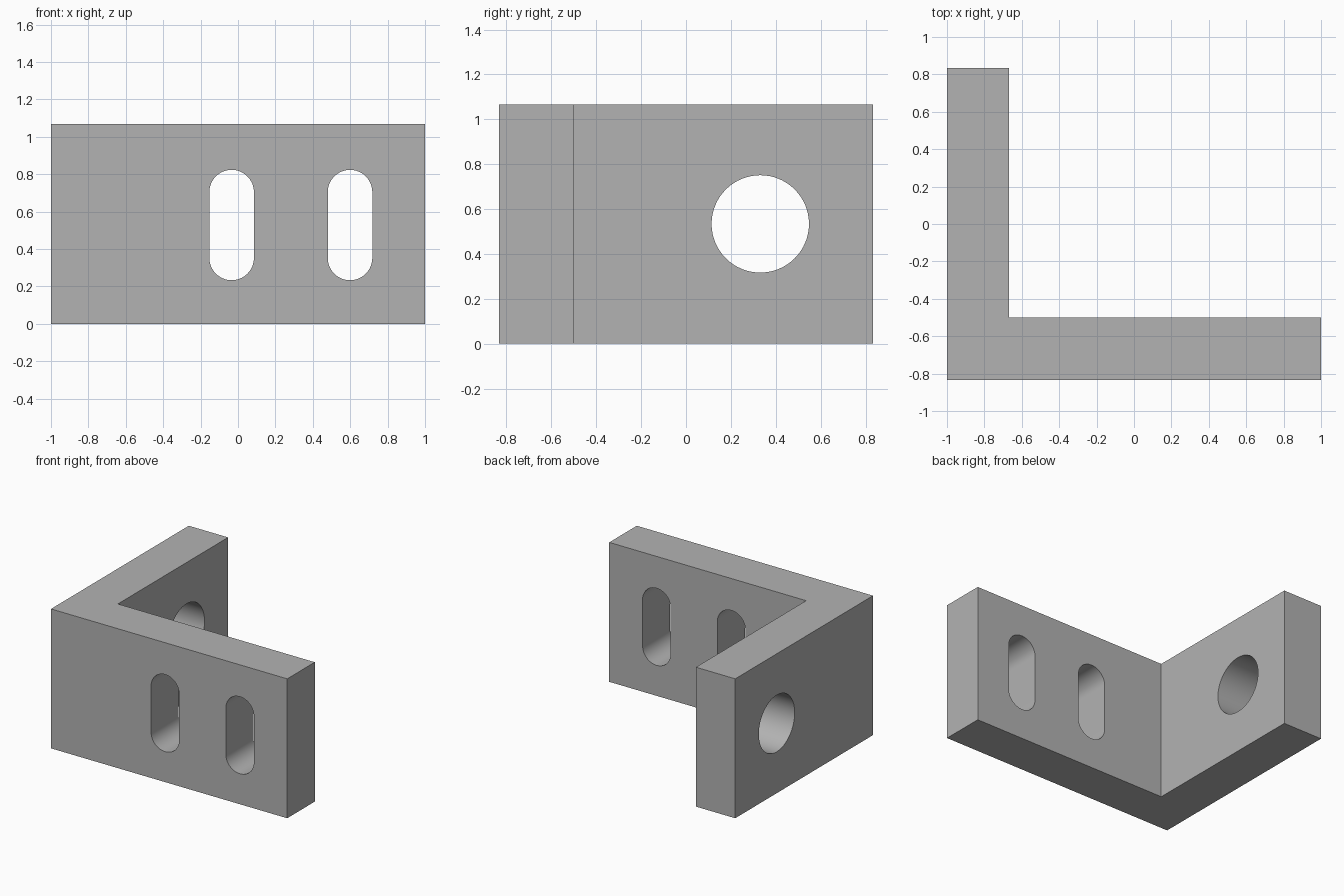
import bpy
import bmesh
from math import pi, cos, sin, radians
from mathutils import Vector

if "Cube" in bpy.data.objects:
    bpy.data.objects.remove(bpy.data.objects["Cube"], do_unlink=True)

HEIGHT = 1.067
HALF_X, HALF_Y = 1.0, 0.833
WALL = 0.333

grey = bpy.data.materials.new("plain grey")
grey.use_nodes = True
grey.diffuse_color = (0.45, 0.45, 0.45, 1)
grey.node_tree.nodes["Principled BSDF"].inputs["Base Color"].default_value = grey.diffuse_color


def prism(name, outline, direction):
    """Extrude a closed outline of 3D points along a direction."""
    bm = bmesh.new()
    face = bm.faces.new([bm.verts.new(p) for p in outline])
    new = bmesh.ops.extrude_face_region(bm, geom=[face])["geom"]
    moved = [v for v in new if isinstance(v, bmesh.types.BMVert)]
    bmesh.ops.translate(bm, verts=moved, vec=Vector(direction))
    bmesh.ops.recalc_face_normals(bm, faces=bm.faces)
    mesh = bpy.data.meshes.new(name)
    bm.to_mesh(mesh)
    bm.free()
    mesh.materials.append(grey)
    obj = bpy.data.objects.new(name, mesh)
    bpy.context.collection.objects.link(obj)
    return obj


def rounded_outline(radius, half_straight=0.0, steps=32):
    """Stadium outline; a circle when there is no straight part."""
    points = []
    for side in (1, -1):
        start = 0 if side == 1 else pi
        last = steps + 1 if half_straight else steps
        for i in range(last):
            a = start + pi * i / steps
            points.append((radius * cos(a), radius * sin(a) + side * half_straight))
    return points


# L-shaped bracket body
inner_x, inner_y = -HALF_X + WALL, -HALF_Y + WALL
corners = [(-HALF_X, -HALF_Y), (HALF_X, -HALF_Y), (HALF_X, inner_y),
           (inner_x, inner_y), (inner_x, HALF_Y), (-HALF_X, HALF_Y)]
bracket = prism("angle_bracket", [(x, y, 0) for x, y in corners], (0, 0, HEIGHT))

# Two upright slots through the front wall
cutters = []
for x in (-0.034, 0.599):
    outline = [(x + u, -HALF_Y - 0.1, 0.528 + v) for u, v in rounded_outline(0.119, 0.176)]
    cutters.append(prism("slot_cutter", outline, (0, WALL + 0.2, 0)))

# Round hole through the side wall
outline = [(-HALF_X - 0.1, 0.331 + u, 0.534 + v) for u, v in rounded_outline(0.217)]
cutters.append(prism("hole_cutter", outline, (WALL + 0.2, 0, 0)))

# Cut the openings and discard the cutters
bpy.ops.object.select_all(action="DESELECT")
bracket.select_set(True)
bpy.context.view_layer.objects.active = bracket
for cutter in cutters:
    cutter.hide_render = True
    cut = bracket.modifiers.new("opening", "BOOLEAN")
    cut.operation = "DIFFERENCE"
    cut.solver = "EXACT"
    cut.object = cutter
    bpy.ops.object.modifier_apply(modifier=cut.name)
    bpy.data.objects.remove(cutter, do_unlink=True)

bpy.ops.object.shade_smooth_by_angle(angle=radians(30))
